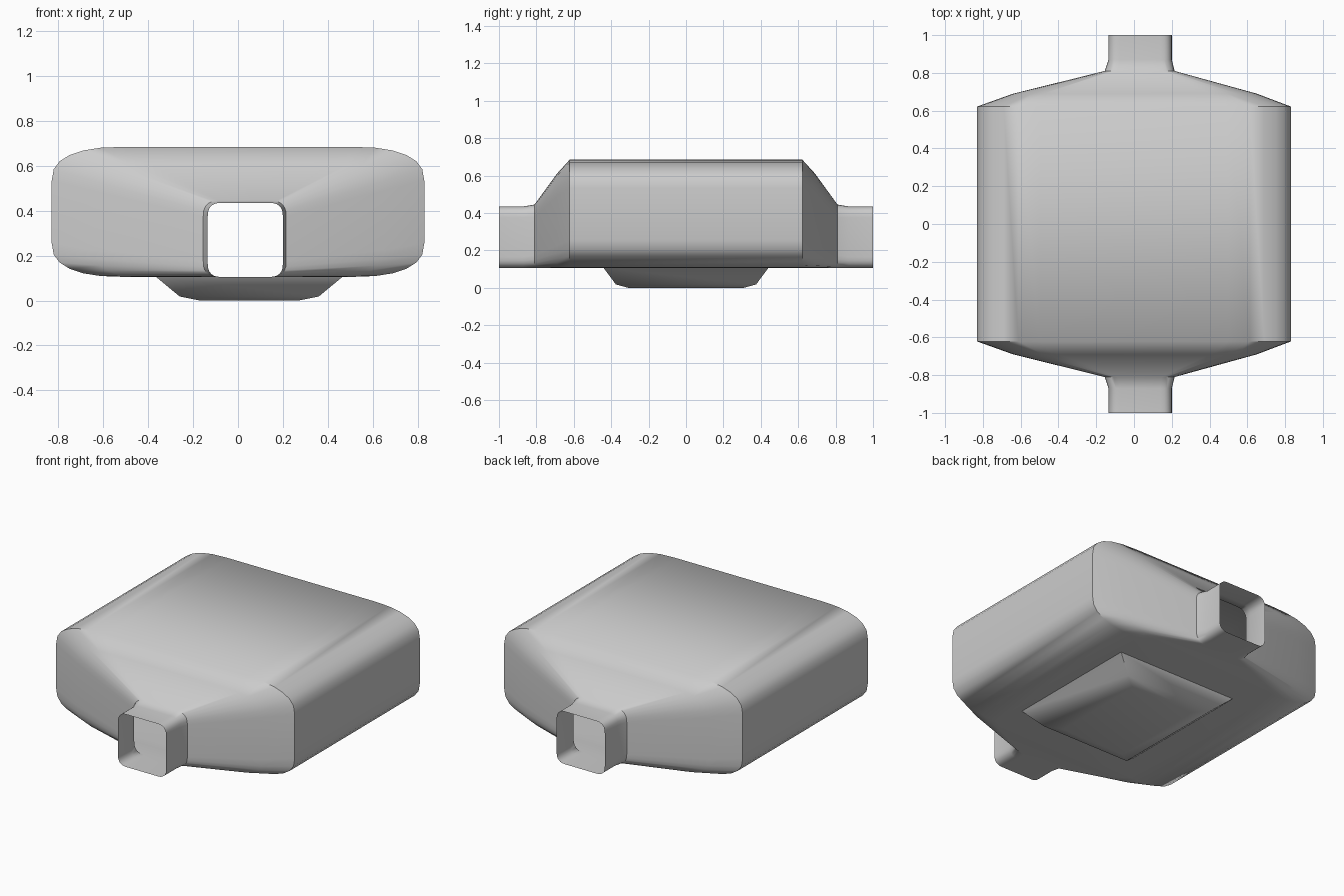
import bpy, bmesh, math

if "Cube" in bpy.data.objects:
    bpy.data.objects.remove(bpy.data.objects["Cube"])

CORNER_STEPS = 6


def section(y, x0, x1, z0, z1, rx, rz, power=2.5):
    """Rounded rectangle in the xz plane with soft superellipse corners."""
    pts = []
    corners = ((x1 - rx, z1 - rz, 0), (x0 + rx, z1 - rz, 90),
               (x0 + rx, z0 + rz, 180), (x1 - rx, z0 + rz, 270))
    for cx, cz, start in corners:
        for i in range(CORNER_STEPS + 1):
            a = math.radians(start + 90 * i / CORNER_STEPS)
            c, s = math.cos(a), math.sin(a)
            pts.append((cx + rx * math.copysign(abs(c) ** (2 / power), c), y,
                        cz + rz * math.copysign(abs(s) ** (2 / power), s)))
    return pts


def loft(name, rings, cap_last=False):
    """Skin a list of equal-length rings into one smooth-shaded shell."""
    bm = bmesh.new()
    loops = [[bm.verts.new(p) for p in ring] for ring in rings]
    for a, b in zip(loops, loops[1:]):
        for i in range(len(a)):
            j = (i + 1) % len(a)
            bm.faces.new((a[i], a[j], b[j], b[i]))
    if cap_last:
        bm.faces.new(loops[-1])
    # Point the faces outward, away from the middle of the part
    bm.normal_update()
    mid = sum((v.co for v in bm.verts), bm.verts[:][0].co * 0) / len(bm.verts)
    if sum((f.calc_center_median() - mid).dot(f.normal) * f.calc_area() for f in bm.faces) < 0:
        bmesh.ops.reverse_faces(bm, faces=bm.faces[:])
    mesh = bpy.data.meshes.new(name)
    bm.to_mesh(mesh)
    bm.free()
    obj = bpy.data.objects.new(name, mesh)
    bpy.context.collection.objects.link(obj)
    bpy.ops.object.select_all(action='DESELECT')
    obj.select_set(True)
    bpy.context.view_layer.objects.active = obj
    bpy.ops.object.shade_smooth_by_angle(angle=math.radians(50))
    return obj


# Hollow housing: open neck, flare, shoulder and wide body, repeated at the back
BASE = 0.105
half = [  # y, x0, x1, top, rx, rz
    (1.00, -0.135, 0.20, 0.435, 0.06, 0.06),
    (0.87, -0.135, 0.20, 0.435, 0.06, 0.06),
    (0.81, -0.155, 0.215, 0.445, 0.07, 0.07),
    (0.69, -0.64, 0.65, 0.61, 0.24, 0.12),
    (0.622, -0.83, 0.83, 0.685, 0.33, 0.15),
]
front = [section(-y, x0, x1, BASE, z1, rx, rz) for y, x0, x1, z1, rx, rz in half]
back = [section(y, x0, x1, BASE, z1, rx, rz) for y, x0, x1, z1, rx, rz in reversed(half)]
loft("housing", front + back)


# Tapered foot pad under the housing
def pad_ring(z, hx, hy, cx=0.05):
    return [(cx + sx * hx, sy * hy, z) for sx, sy in ((1, 1), (-1, 1), (-1, -1), (1, -1))]


loft("foot_pad", [pad_ring(BASE, 0.415, 0.44), pad_ring(0.018, 0.31, 0.375),
                  pad_ring(0.0, 0.22, 0.31)], cap_last=True)
